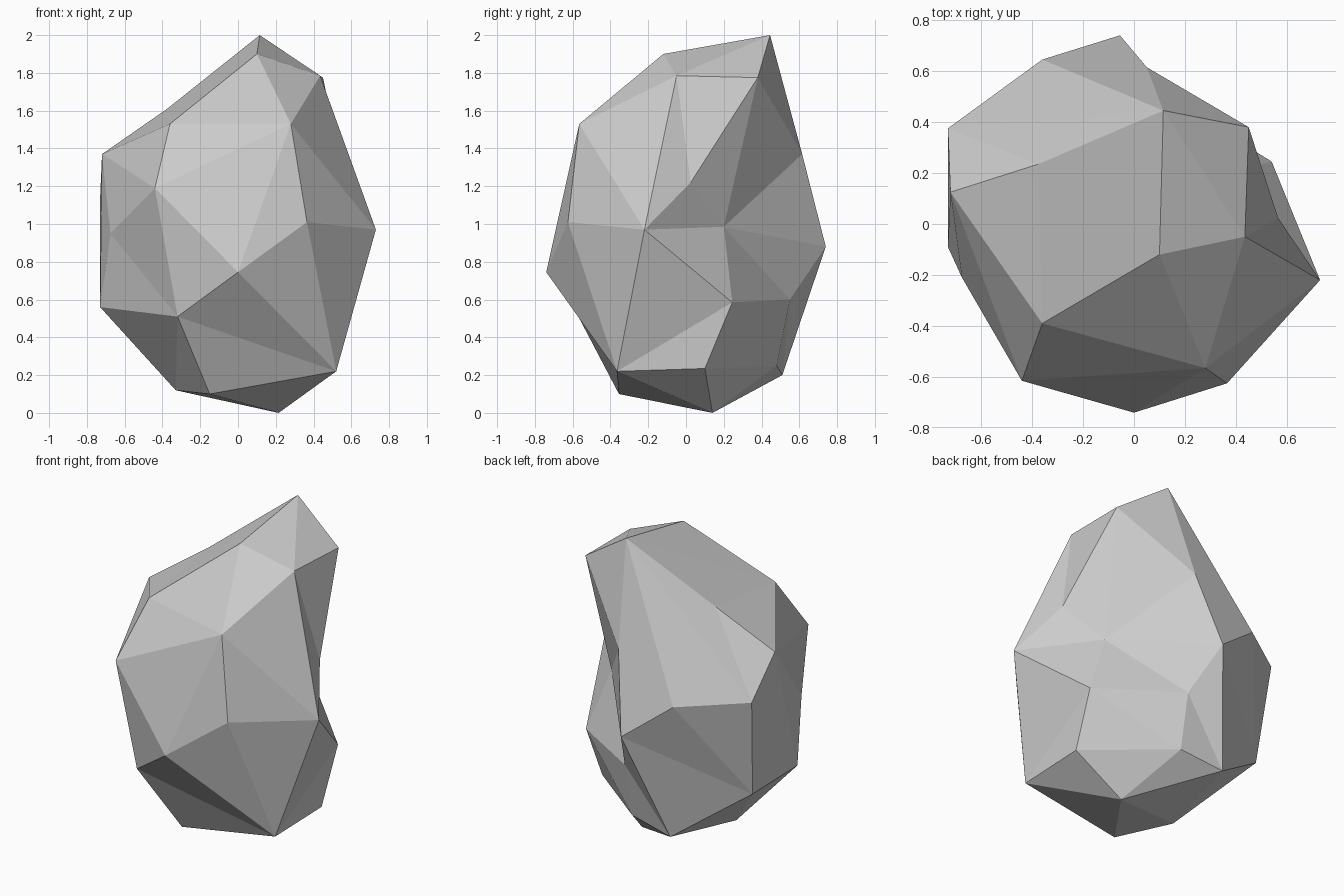
import bpy
import bmesh

if "Cube" in bpy.data.objects:
    bpy.data.objects.remove(bpy.data.objects["Cube"])

# Corner points of the faceted boulder, lettered A-Z then a-e
names = "ABCDEFGHIJKLMNOPQRSTUVWXYZabcde"
corners = [
    # crown
    (.115, .445, 2.0), (.10, -.12, 1.90), (.45, .38, 1.775), (.435, -.05, 1.785),
    # front
    (-.36, -.39, 1.53), (.28, -.565, 1.53), (-.44, -.615, 1.19), (.365, -.625, 1.01),
    (.73, -.22, .97), (0, -.74, .745), (.52, -.365, .22), (-.32, -.57, .51),
    # base
    (-.15, -.355, .10), (-.33, -.04, .12), (.215, .14, 0),
    # right side with its hollow
    (.525, .10, .235), (.54, .245, .585), (.39, .20, .985), (.565, .025, 1.22),
    # back
    (.05, .615, 1.37), (-.055, .74, .88), (.05, .55, .60), (.046, .48, .25),
    (-.245, .51, .20), (-.36, .645, 1.115), (-.375, .235, 1.61),
    # left side
    (-.72, .125, 1.37), (-.73, .375, 1.14), (-.68, .295, .51),
    (-.73, -.09, .56), (-.675, -.21, .95),
]

# Facets as triangle fans: hub corner -> ring of neighbours
fans = {
    "F": "BDIHJGEB", "K": "JHIQPOMLJ", "G": "JLeaE",    # front
    "d": "Leabc", "Z": "AEabA",                         # left
    "N": "MLdcXOM",                                     # base
    "R": "SCTUVQIS", "S": "IDC",                        # right hollow
    "A": "EBDCTYb",                                     # crown
    "Y": "TUcb", "X": "cUVWO", "W": "OPQV",             # back
}

bm = bmesh.new()
vert = {n: bm.verts.new(p) for n, p in zip(names, corners)}
for hub, ring in fans.items():
    for p, q in zip(ring, ring[1:]):
        bm.faces.new((vert[hub], vert[p], vert[q]))
bmesh.ops.recalc_face_normals(bm, faces=bm.faces[:])

mesh = bpy.data.meshes.new("boulder")
bm.to_mesh(mesh)
bm.free()
boulder = bpy.data.objects.new("boulder", mesh)
bpy.context.collection.objects.link(boulder)
